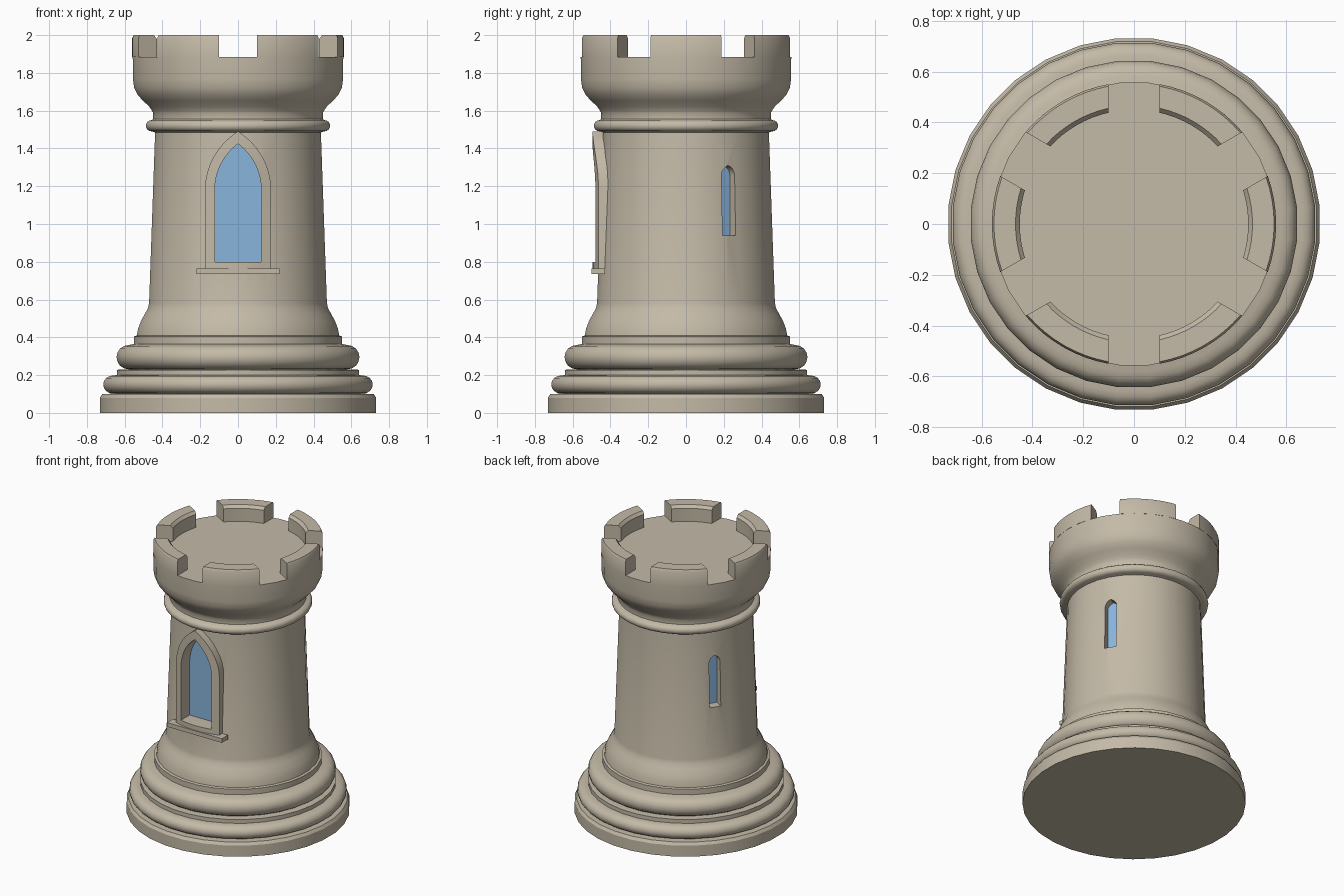
import bpy, bmesh, math
from mathutils import Matrix

if "Cube" in bpy.data.objects:
    bpy.data.objects.remove(bpy.data.objects["Cube"])

SIDES = 32


def material(name, rgb):
    m = bpy.data.materials.new(name)
    m.diffuse_color = (*rgb, 1)
    m.use_nodes = True
    m.node_tree.nodes["Principled BSDF"].inputs["Base Color"].default_value = m.diffuse_color
    return m


stone = material("warm_stone", (0.55, 0.49, 0.386))
glass = material("blue_glass", (0.25, 0.46, 0.72))


def make(name, bm, mat):
    bmesh.ops.recalc_face_normals(bm, faces=bm.faces[:])
    me = bpy.data.meshes.new(name)
    bm.to_mesh(me)
    bm.free()
    me.materials.append(mat)
    ob = bpy.data.objects.new(name, me)
    bpy.context.collection.objects.link(ob)
    return ob


def select(ob):
    bpy.ops.object.select_all(action='DESELECT')
    ob.select_set(True)
    bpy.context.view_layer.objects.active = ob


def smooth(ob):
    select(ob)
    bpy.ops.object.shade_smooth_by_angle(angle=math.radians(30))


def bridge(bm, a, b, closed=True):
    n = len(a)
    for i in range(n if closed else n - 1):
        j = (i + 1) % n
        bm.faces.new((a[i], a[j], b[j], b[i]))


def bulge(rc, zc, rr, rz, n=8):
    """Half-round moulding, listed from bottom to top."""
    return [(rc + rr * math.cos(t), zc + rz * math.sin(t))
            for t in (math.pi * (i / n - 0.5) for i in range(n + 1))]


def lathe(profile):
    bm = bmesh.new()
    rings = []
    for r, z in profile:
        ring = []
        for i in range(SIDES):
            a = 2 * math.pi * (i + 0.5) / SIDES
            ring.append(bm.verts.new((r * math.cos(a), r * math.sin(a), z)))
        rings.append(ring)
    for a, b in zip(rings, rings[1:]):
        bridge(bm, a, b)
    bm.faces.new(rings[0])
    bm.faces.new(rings[-1])
    return bm


def arch(w, z0, spring, apex, n=8):
    """Pointed arch outline (x, z), closed by a subdivided bottom edge."""
    h = apex - spring
    R = (w * w + h * h) / (2 * w)
    end = math.asin(h / R)
    right = [(w, z0)] + [(w - R + R * math.cos(end * i / n), spring + R * math.sin(end * i / n))
                         for i in range(n)]
    left = [(-x, z) for x, z in reversed(right)]
    bottom = [(-w + 2 * w * i / 6, z0) for i in range(1, 6)]
    return right + [(0, apex)] + left + bottom


def arch_prism(name, outline, y0, y1, turn, mat):
    bm = bmesh.new()
    a, b = [[bm.verts.new((x, y, z)) for x, z in outline] for y in (y0, y1)]
    bridge(bm, a, b)
    bm.faces.new(a)
    bm.faces.new(b)
    bm.transform(Matrix.Rotation(math.radians(turn), 4, 'Z'))
    return make(name, bm, mat)


# Tower: one turned profile from the foot to the roof floor
profile = [(0.735, 0), (0.735, 0.08), (0.722, 0.1)]
profile += bulge(0.665, 0.15, 0.052, 0.048)
profile += [(0.645, 0.2), (0.645, 0.228)]
profile += bulge(0.583, 0.295, 0.063, 0.064)
profile += [(0.553, 0.365), (0.553, 0.405), (0.538, 0.41), (0.532, 0.445), (0.517, 0.485),
            (0.495, 0.525), (0.479, 0.555), (0.473, 0.58), (0.441, 1.485)]
profile += bulge(0.462, 1.52, 0.028, 0.029)
profile += [(0.451, 1.555), (0.451, 1.587), (0.458, 1.6), (0.472, 1.622), (0.505, 1.652),
            (0.535, 1.685), (0.552, 1.72), (0.559, 1.765), (0.56, 1.885)]
tower = make("tower", lathe(profile), stone)

# Window openings: one large at the front, two slits at 120 degree steps
slit = arch(0.04, 0.94, 1.255, 1.31)
cutters = [arch_prism("window_cutter", arch(0.15, 0.78, 1.18, 1.46), -0.8, -0.372, 0, stone)]
cutters += [arch_prism("slit_cutter", slit, -0.8, -0.388, t, stone) for t in (120, 240)]
select(tower)
for c in cutters:
    c.hide_render = True
    mod = tower.modifiers.new("cut", 'BOOLEAN')
    mod.operation = 'DIFFERENCE'
    mod.solver = 'EXACT'
    mod.object = c
    bpy.ops.object.modifier_apply(modifier=mod.name)
for c in cutters:
    bpy.data.objects.remove(c)
smooth(tower)

# Glass panes
arch_prism("window_glass", arch(0.135, 0.79, 1.18, 1.44), -0.38, -0.373, 0, glass)
for t in (120, 240):
    arch_prism("slit_glass", slit, -0.395, -0.388, t, glass)

# Window frame: band between two arches, front face bent round the tower
bm = bmesh.new()
outer, inner = arch(0.175, 0.765, 1.18, 1.49), arch(0.123, 0.8, 1.18, 1.425)
R = 0.495
loops = []
for outline, flat in ((outer, True), (outer, False), (inner, False), (inner, True)):
    loops.append([bm.verts.new((x, -0.375 if flat else -math.sqrt(R * R - x * x), z))
                  for x, z in outline])
for i in range(4):
    bridge(bm, loops[i], loops[(i + 1) % 4])
smooth(make("window_frame", bm, stone))

# Window sill
bm = bmesh.new()
bmesh.ops.create_cube(bm, size=1, matrix=Matrix.Translation((0, -0.465, 0.75))
                      @ Matrix.Diagonal((0.44, 0.07, 0.03, 1)))
make("window_sill", bm, stone)

# Battlements: six curved blocks with parallel-sided gaps between them
section = [(0.56, 1.884), (0.56, 1.985), (0.552, 2.0), (0.467, 2.0), (0.45, 1.98), (0.45, 1.884)]
STEPS = 8
for k in range(6):
    bm = bmesh.new()
    slices = []
    for s in range(STEPS + 1):
        cut = []
        for r, z in section:
            half = math.pi / 6 - math.asin(0.1 / r)
            a = k * math.pi / 3 + half * (2 * s / STEPS - 1)
            cut.append(bm.verts.new((r * math.cos(a), r * math.sin(a), z)))
        slices.append(cut)
    for a, b in zip(slices, slices[1:]):
        bridge(bm, a, b)
    bm.faces.new(slices[0])
    bm.faces.new(slices[-1])
    smooth(make("battlement", bm, stone))
